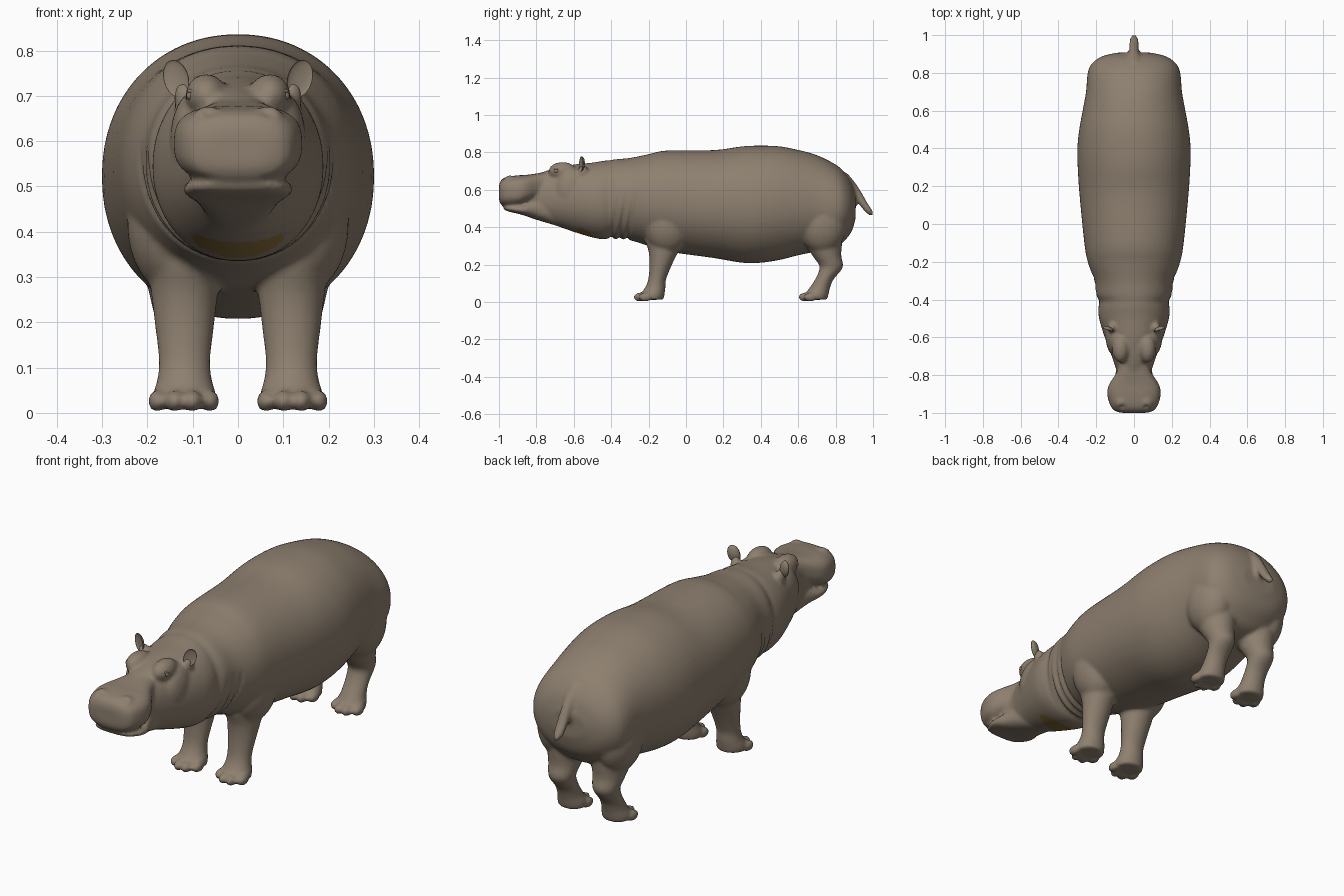
import bpy, bmesh, math
from mathutils import Vector, Matrix

cube = bpy.data.objects.get("Cube")
if cube:
    bpy.data.objects.remove(cube, do_unlink=True)


def material(name, rgb):
    m = bpy.data.materials.new(name)
    m.use_nodes = True
    m.diffuse_color = (*rgb, 1)
    bsdf = m.node_tree.nodes["Principled BSDF"]
    bsdf.inputs["Base Color"].default_value = (*rgb, 1)
    bsdf.inputs["Roughness"].default_value = 0.7
    return m


skin = material("grey brown skin", (0.27, 0.215, 0.16))
throat = material("ochre throat", (0.25, 0.16, 0.045))


def spline(rows, steps):
    """Catmull-Rom interpolation of section rows."""
    rows = [Vector(r) for r in rows]
    out = []
    for i in range(len(rows) - 1):
        a, b = rows[max(i - 1, 0)], rows[i]
        c, d = rows[i + 1], rows[min(i + 2, len(rows) - 1)]
        for k in range(steps):
            t = k / steps
            out.append(0.5 * (2 * b + (c - a) * t + (2 * a - 5 * b + 4 * c - d) * t * t
                              + (3 * b - a - 3 * c + d) * t ** 3))
    return out + [rows[-1]]


def loft(bm, rows, axis="y", cx=0.0, power=2.0, sides=40, steps=4):
    """Skin sections (position, half width, low, high) along y or z."""
    rings = []
    for t, w, lo, hi in spline(rows, steps):
        ring = []
        for k in range(sides):
            ang = math.tau * k / sides
            c, s = [math.copysign(abs(f) ** (2 / power), f) for f in (math.cos(ang), math.sin(ang))]
            a, b = cx + w * c, (lo + hi) / 2 + (hi - lo) / 2 * s
            ring.append(bm.verts.new((a, t, b) if axis == "y" else (a, b, t)))
        rings.append(ring)
    for r, q in zip(rings, rings[1:]):
        for k in range(sides):
            n = (k + 1) % sides
            bm.faces.new((r[k], r[n], q[n], q[k]))
    bm.faces.new(rings[0][::-1])
    bm.faces.new(rings[-1])


def blob(bm, loc, radii, rot=None):
    mat = Matrix.Translation(loc) @ (rot or Matrix()) @ Matrix.Diagonal((*radii, 1))
    return bmesh.ops.create_uvsphere(bm, u_segments=24, v_segments=16, radius=1, matrix=mat)["verts"]


def finish(bm, name):
    bmesh.ops.recalc_face_normals(bm, faces=bm.faces)
    me = bpy.data.meshes.new(name)
    bm.to_mesh(me)
    bm.free()
    me.materials.append(skin)
    me.shade_smooth()
    ob = bpy.data.objects.new(name, me)
    bpy.context.collection.objects.link(ob)
    return ob


bm = bmesh.new()
# torso, neck and skull
loft(bm, [(-.93, .06, .50, .62), (-.85, .085, .46, .66), (-.78, .092, .435, .69),
          (-.70, .118, .41, .715), (-.60, .155, .375, .735), (-.50, .185, .345, .745),
          (-.44, .188, .335, .755), (-.41, .183, .34, .757), (-.375, .20, .335, .763),
          (-.30, .21, .33, .77), (-.20, .245, .30, .79), (-.10, .263, .27, .81),
          (.15, .288, .235, .812), (.30, .298, .21, .832), (.40, .30, .21, .836),
          (.50, .29, .225, .832), (.60, .272, .25, .813), (.70, .254, .27, .785),
          (.80, .245, .29, .735), (.85, .222, .33, .69), (.887, .17, .38, .635),
          (.907, .09, .45, .57)], power=2.1, sides=64)
# muzzle
loft(bm, [(-1.0, .06, .55, .62), (-.99, .10, .522, .65), (-.96, .126, .512, .668),
          (-.90, .142, .512, .677), (-.85, .132, .53, .68), (-.78, .09, .555, .69),
          (-.70, .07, .57, .70)], power=2.9)
# lower jaw
loft(bm, [(-.975, .06, .495, .512), (-.95, .10, .484, .515), (-.88, .122, .467, .52),
          (-.80, .10, .44, .55), (-.70, .08, .41, .55)], power=2.5)
# tail
loft(bm, [(.69, .035, .80, .86), (.65, .03, .84, .895), (.60, .024, .875, .93),
          (.53, .026, .92, .97), (.485, .021, .955, .999), (.464, .008, .98, 1.0)], "z")

front_leg = [(.012, .068, -.25, -.12), (.04, .070, -.245, -.115), (.075, .060, -.22, -.11),
             (.12, .057, -.202, -.107), (.20, .066, -.195, -.075), (.27, .074, -.20, -.04),
             (.35, .08, -.22, 0), (.45, .07, -.20, 0)]
hind_leg = [(.012, .066, .635, .755), (.04, .068, .635, .762), (.075, .058, .66, .77),
            (.12, .055, .69, .788), (.17, .058, .712, .83), (.20, .063, .71, .84),
            (.25, .075, .675, .83), (.32, .088, .635, .835), (.42, .085, .64, .84)]
for side in (1, -1):
    # legs with four toes each
    for rows, toe_y in ((front_leg, -.245), (hind_leg, .637)):
        loft(bm, rows, "z", cx=side * .118)
        for k, off in enumerate((-.058, -.02, .02, .058)):
            back = .028 if k in (0, 3) else 0
            blob(bm, (side * .12 + off, toe_y + back, .026), (.021, .036, .024))
    # shoulder and thigh
    blob(bm, (side * .14, -.10, .42), (.105, .13, .16))
    blob(bm, (side * .15, .73, .42), (.10, .13, .16))
    # brow, cheek, nostril rim and ear root
    blob(bm, (side * .07, -.66, .70), (.046, .075, .048))
    blob(bm, (side * .095, -.60, .60), (.055, .10, .11))
    blob(bm, (side * .066, -.945, .655), (.032, .036, .022))
    blob(bm, (side * .118, -.55, .695), (.024, .026, .038))

# fuse everything into one skin
raw = finish(bm, "body_base")
rem = raw.modifiers.new("fuse", "REMESH")
rem.mode = "VOXEL"
rem.voxel_size = 0.0095
smo = raw.modifiers.new("relax", "SMOOTH")
smo.iterations = 3
bpy.context.view_layer.update()
me = bpy.data.meshes.new_from_object(raw.evaluated_get(bpy.context.evaluated_depsgraph_get()))
bpy.data.objects.remove(raw, do_unlink=True)
me.name = "body"
body = bpy.data.objects.new("body", me)
bpy.context.collection.objects.link(body)

# nostril hollows and neck folds
moves = []
for v in me.vertices:
    p, depth = v.co, 0
    d = (Vector((abs(p.x), p.y, p.z)) - Vector((.066, -.967, .662))).length
    depth += .016 * math.exp(-(d / .013) ** 2)
    if -.5 < p.y < -.2 and p.z < .6:
        fade = min(1, (.6 - p.z) / .15)
        for fold in (-.39, -.345, -.305):
            depth += .011 * fade * math.exp(-((p.y - fold - .15 * (p.z - .4)) / .011) ** 2)
    moves.append(v.normal * depth)
for v, m in zip(me.vertices, moves):
    v.co -= m

# throat patch
me.materials.clear()
me.materials.append(skin)
me.materials.append(throat)
for f in me.polygons:
    c = f.center
    if f.normal.z < -.3 and c.z < .41 and (c.x / .105) ** 2 + ((c.y + .545) / .055) ** 2 < 1:
        f.material_index = 1
me.shade_smooth()

for side, label in ((1, "left"), (-1, "right")):
    # cupped ear
    bm = bmesh.new()
    for v in blob(bm, (0, 0, 0), (.029, .02, .042)):
        if v.co.y < 0:
            v.co.y *= -.35
    turn = Matrix.Rotation(side * .35, 4, "Z") @ Matrix.Rotation(side * .3, 4, "Y")
    bm.transform(Matrix.Translation((side * .137, -.562, .738)) @ turn)
    finish(bm, label + "_ear")
    # eye with upper lid
    bm = bmesh.new()
    blob(bm, (side * .102, -.692, .700), (.012, .014, .011))
    finish(bm, label + "_eye")
    bm = bmesh.new()
    blob(bm, (side * .098, -.688, .710), (.014, .022, .007))
    finish(bm, label + "_eyelid")
